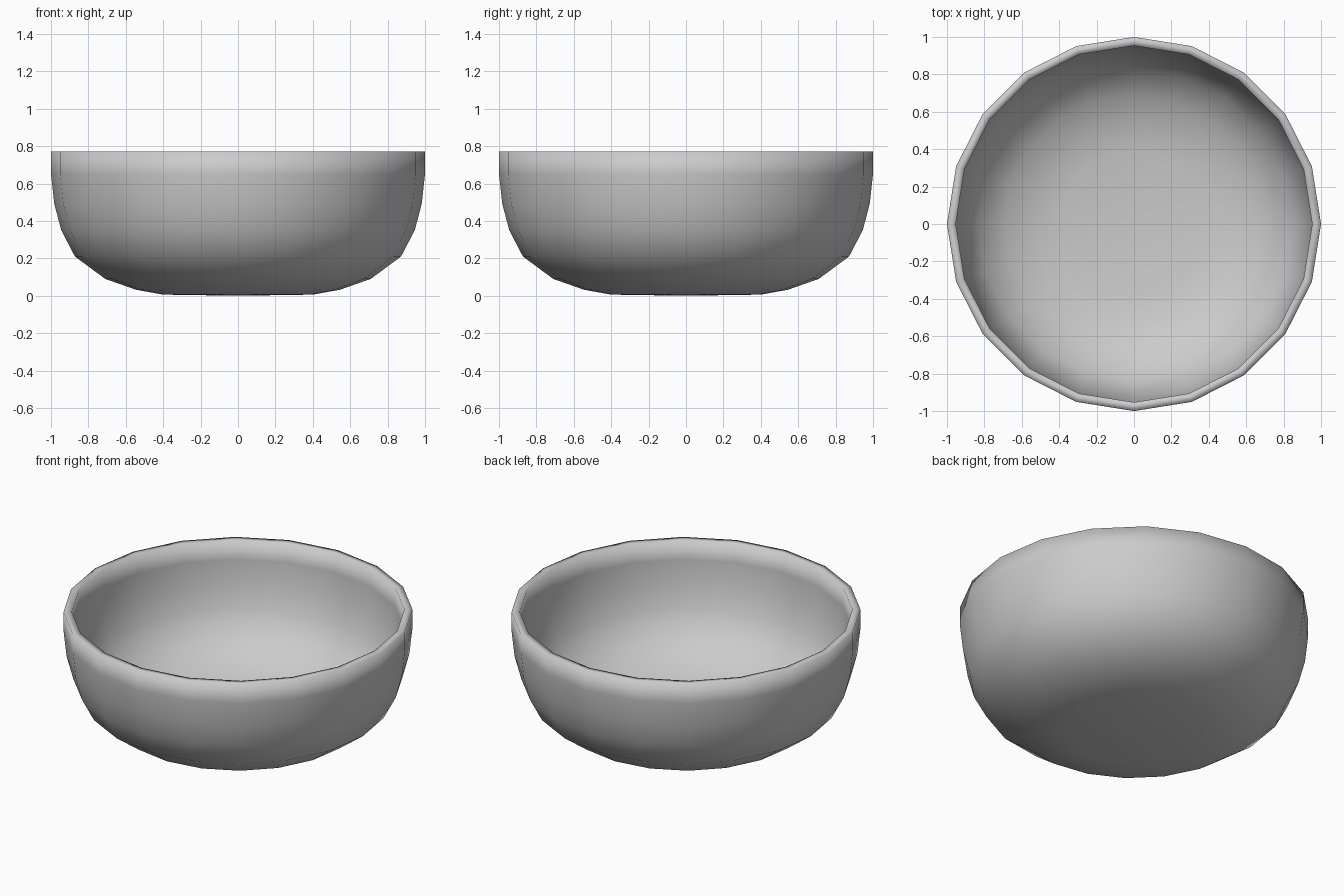
import bpy, bmesh, math

if "Cube" in bpy.data.objects:
    bpy.data.objects.remove(bpy.data.objects["Cube"])

SIDES = 20

# Wall cross-section (radius, height): outside going up, then inside going down
outer = [(0.40, 0.006), (0.545, 0.032), (0.71, 0.09), (0.872, 0.21),
         (0.945, 0.35), (0.982, 0.49), (1.0, 0.65), (1.0, 0.772)]
inner = [(0.953, 0.772), (0.953, 0.652), (0.936, 0.50), (0.90, 0.365),
         (0.836, 0.24), (0.69, 0.133), (0.53, 0.077), (0.39, 0.052)]

bm = bmesh.new()


def ring(r, z):
    return [bm.verts.new((r * math.cos(math.tau * i / SIDES),
                          r * math.sin(math.tau * i / SIDES), z))
            for i in range(SIDES)]


# Wall and rim
rings = [ring(r, z) for r, z in outer + inner]
for a, b in zip(rings, rings[1:]):
    for i in range(SIDES):
        j = (i + 1) % SIDES
        bm.faces.new((a[i], a[j], b[j], b[i]))

# Underside and inner floor
for loop, z in ((rings[0], 0.0), (rings[-1], 0.046)):
    centre = bm.verts.new((0, 0, z))
    for i in range(SIDES):
        bm.faces.new((loop[i], loop[(i + 1) % SIDES], centre))

bmesh.ops.recalc_face_normals(bm, faces=bm.faces)
for f in bm.faces:
    f.smooth = True

mesh = bpy.data.meshes.new("bowl")
bm.to_mesh(mesh)
bm.free()
bowl = bpy.data.objects.new("bowl", mesh)
bpy.context.collection.objects.link(bowl)
